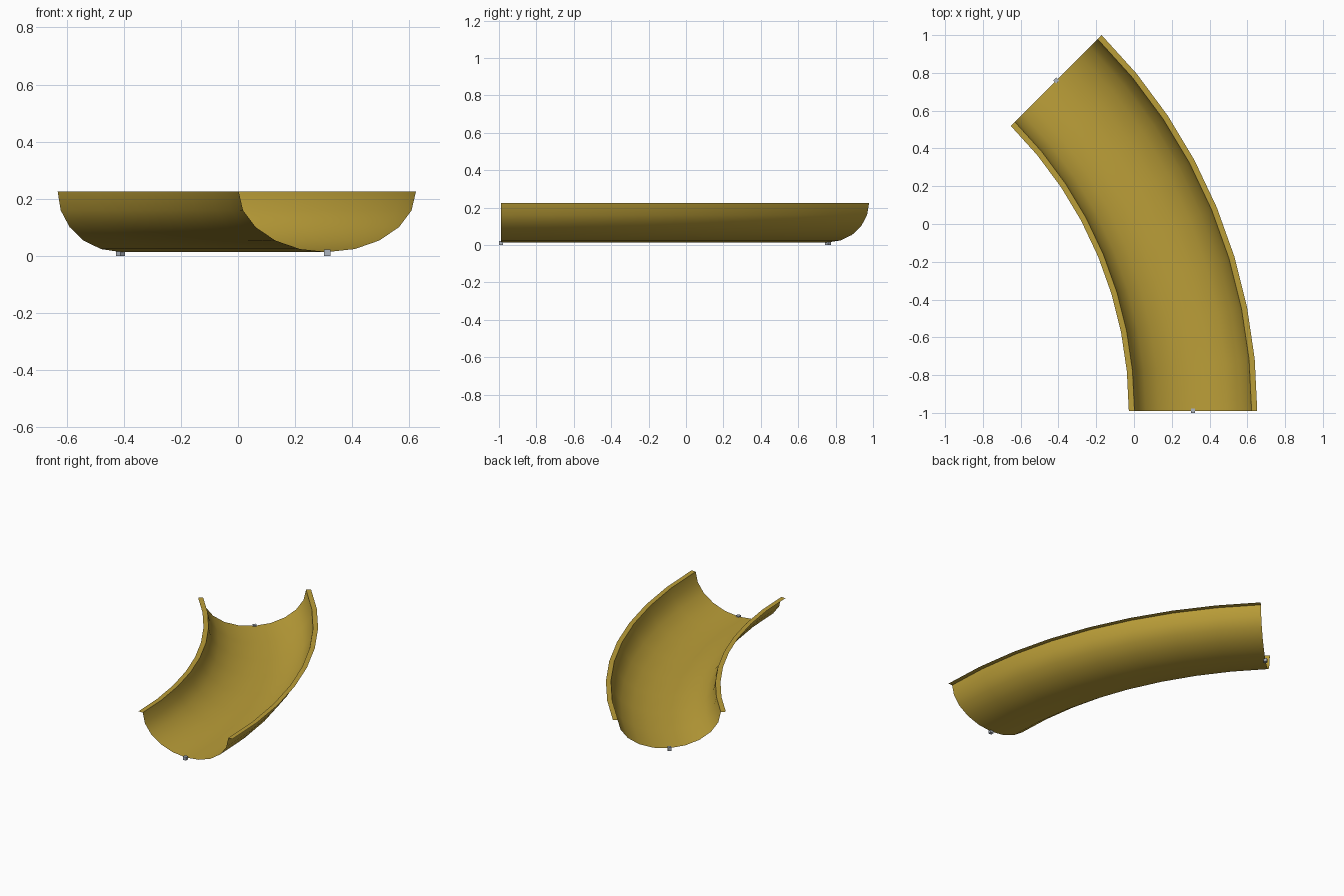
import bpy, bmesh, math

if "Cube" in bpy.data.objects:
    bpy.data.objects.remove(bpy.data.objects["Cube"])

CX, CY, R = -2.1605, -0.989, 2.473      # bend centre and centreline radius
TURN, STEPS = math.radians(45), 8
HALF_W, DEPTH, RIM_Z, FLANGE = 0.31, 0.211, 0.225, 0.03


def material(name, rgb):
    m = bpy.data.materials.new(name)
    m.diffuse_color = (*rgb, 1)
    m.use_nodes = True
    m.node_tree.nodes["Principled BSDF"].inputs["Base Color"].default_value = m.diffuse_color
    return m


brass = material("brass yellow", (0.50, 0.345, 0.04))
grey = material("pale grey", (0.42, 0.46, 0.52))


def on_bend(offset, angle):
    r = R + offset
    return CX + r * math.cos(angle), CY + r * math.sin(angle)


# Curved chute: half-elliptical trough with flat rim flanges, swept round the bend
profile = [(-HALF_W - FLANGE, RIM_Z)]
for i in range(11):
    a = math.radians(-90 + 18 * i)
    profile.append((HALF_W * math.sin(a), RIM_Z - DEPTH * math.cos(a)))
profile.append((HALF_W + FLANGE, RIM_Z))

bm = bmesh.new()
rings = []
for s in range(STEPS + 1):
    ang = TURN * s / STEPS
    rings.append([bm.verts.new((*on_bend(o, ang), z)) for o, z in profile])
for r0, r1 in zip(rings, rings[1:]):
    for j in range(len(profile) - 1):
        bm.faces.new((r0[j], r0[j + 1], r1[j + 1], r1[j]))
mesh = bpy.data.meshes.new("curved_chute")
bm.to_mesh(mesh)
bm.free()
mesh.materials.append(brass)
chute = bpy.data.objects.new("curved_chute", mesh)
bpy.context.collection.objects.link(chute)
bpy.context.view_layer.objects.active = chute
chute.select_set(True)
bpy.ops.object.shade_smooth_by_angle(angle=math.radians(40))

# Small connector cubes at the middle of each end
for name, ang in (("front_connector", 0), ("back_connector", TURN)):
    x, y = on_bend(0, ang)
    bpy.ops.mesh.primitive_cube_add(size=0.022, location=(x, y, 0.011), rotation=(0, 0, ang))
    cube = bpy.context.object
    cube.name = name
    cube.data.materials.append(grey)
